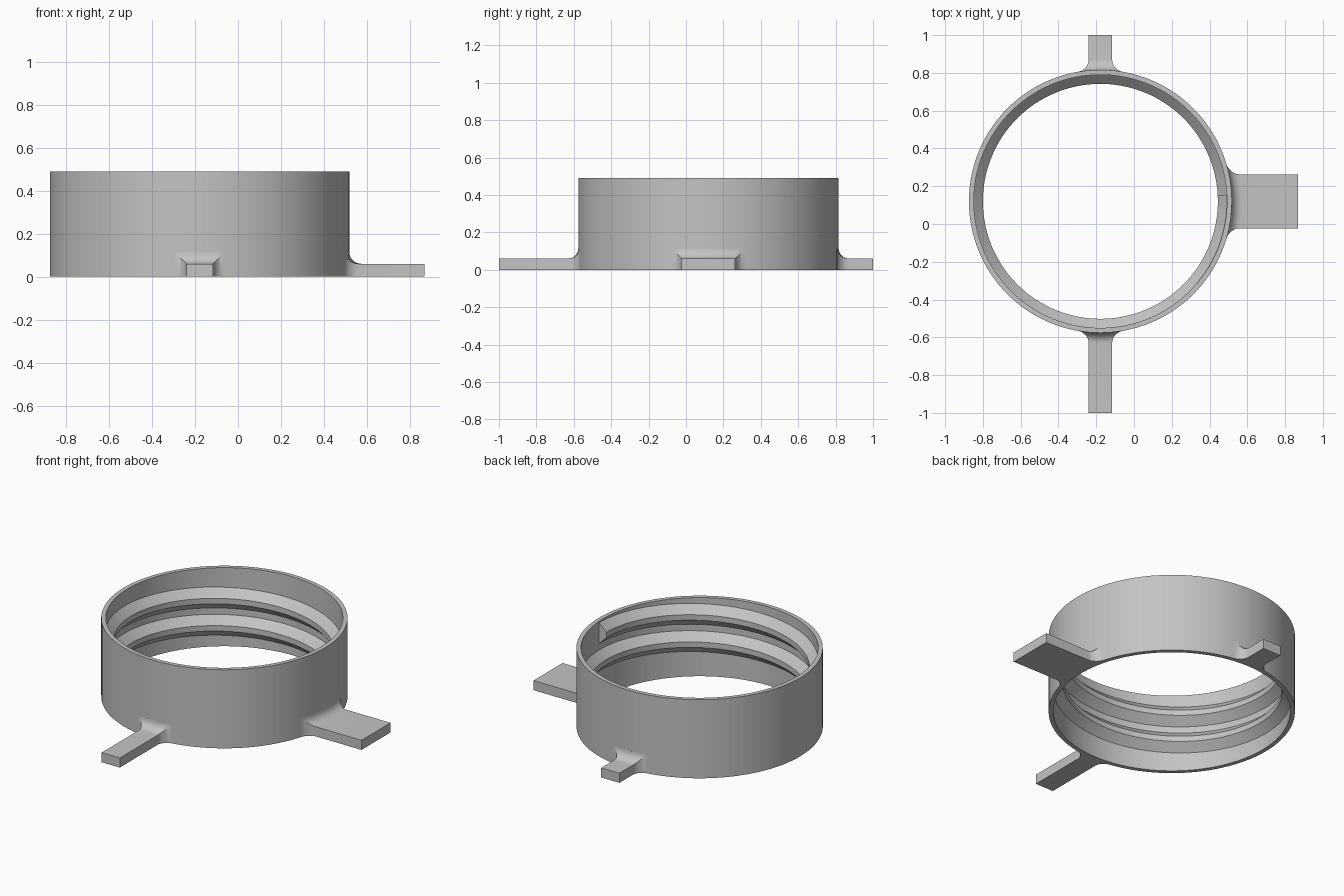
import bpy, bmesh, math
from mathutils import Vector

cube = bpy.data.objects.get("Cube")
if cube:
    bpy.data.objects.remove(cube, do_unlink=True)

CENTRE = Vector((-0.178, 0.12, 0))
OUTER, INNER, CREST, HEIGHT = 0.696, 0.67, 0.622, 0.49
SEGMENTS = 128

grey = bpy.data.materials.new("plain grey")
grey.use_nodes = True
colour = (0.55, 0.55, 0.55, 1)
grey.diffuse_color = colour
grey.node_tree.nodes["Principled BSDF"].inputs["Base Color"].default_value = colour


def loft(name, sections, closed=False):
    """Skin a list of matching cross-sections; cap the ends if it is open."""
    bm = bmesh.new()
    rows = [[bm.verts.new(p) for p in section] for section in sections]
    pairs = list(zip(rows, rows[1:]))
    if closed:
        pairs.append((rows[-1], rows[0]))
    else:
        bm.faces.new(rows[0])
        bm.faces.new(rows[-1])
    for a, b in pairs:
        for i in range(len(a)):
            j = (i + 1) % len(a)
            bm.faces.new((a[i], a[j], b[j], b[i]))
    bmesh.ops.recalc_face_normals(bm, faces=bm.faces)
    mesh = bpy.data.meshes.new(name)
    bm.to_mesh(mesh)
    bm.free()
    mesh.materials.append(grey)
    obj = bpy.data.objects.new(name, mesh)
    obj.location = CENTRE
    bpy.context.collection.objects.link(obj)
    bpy.ops.object.select_all(action="DESELECT")
    obj.select_set(True)
    bpy.context.view_layer.objects.active = obj
    bpy.ops.object.shade_smooth_by_angle(angle=math.radians(30))
    return obj


def around(profile, angle, lift=0):
    return [(r * math.cos(angle), r * math.sin(angle), z + lift) for r, z in profile]


# Ring wall
wall = [(INNER, 0), (OUTER, 0), (OUTER, HEIGHT), (INNER, HEIGHT)]
loft("ring_wall", [around(wall, math.tau * i / SEGMENTS) for i in range(SEGMENTS)], True)

# Internal screw thread: two rising turns with a trapezoid section
PITCH, FIRST, TURNS = 0.17, 0.075, 2
ROOT = INNER + 0.006
tooth = [(ROOT, -0.071), (CREST, -0.017), (CREST, 0.017), (ROOT, 0.071)]
steps = SEGMENTS * TURNS
loft("screw_thread", [around(tooth, math.radians(3) + math.tau * i / SEGMENTS,
                             FIRST + PITCH * i / SEGMENTS) for i in range(steps + 1)])


# Flat tabs whose roots flare into the ring with a fillet
def tab(name, angle, half_width, reach, thick=0.06, fillet=0.055):
    out = Vector((math.cos(angle), math.sin(angle), 0))
    side = Vector((-out.y, out.x, 0))

    def section(distance, flare, flat_end=False):
        w, top = half_width + flare, thick + flare
        points = []
        across = [w * (k / 6 - 1) for k in range(13)]
        for u, z in [(u, 0) for u in across] + [(u, top) for u in reversed(across)]:
            along = reach if flat_end else math.sqrt(OUTER ** 2 - u ** 2) + distance
            points.append(out * along + side * u + Vector((0, 0, z)))
        return points

    sections = [section(-0.015, fillet)]
    for k in range(9):
        a = math.pi / 2 * k / 8
        sections.append(section(fillet * (1 - math.cos(a)), fillet * (1 - math.sin(a))))
    sections.append(section(0, 0, True))
    loft(name, sections)


tab("wide_side_tab", 0, 0.143, 1.046)
tab("back_tab", math.pi / 2, 0.0625, 0.88)
tab("front_tab", -math.pi / 2, 0.0625, 1.12)
